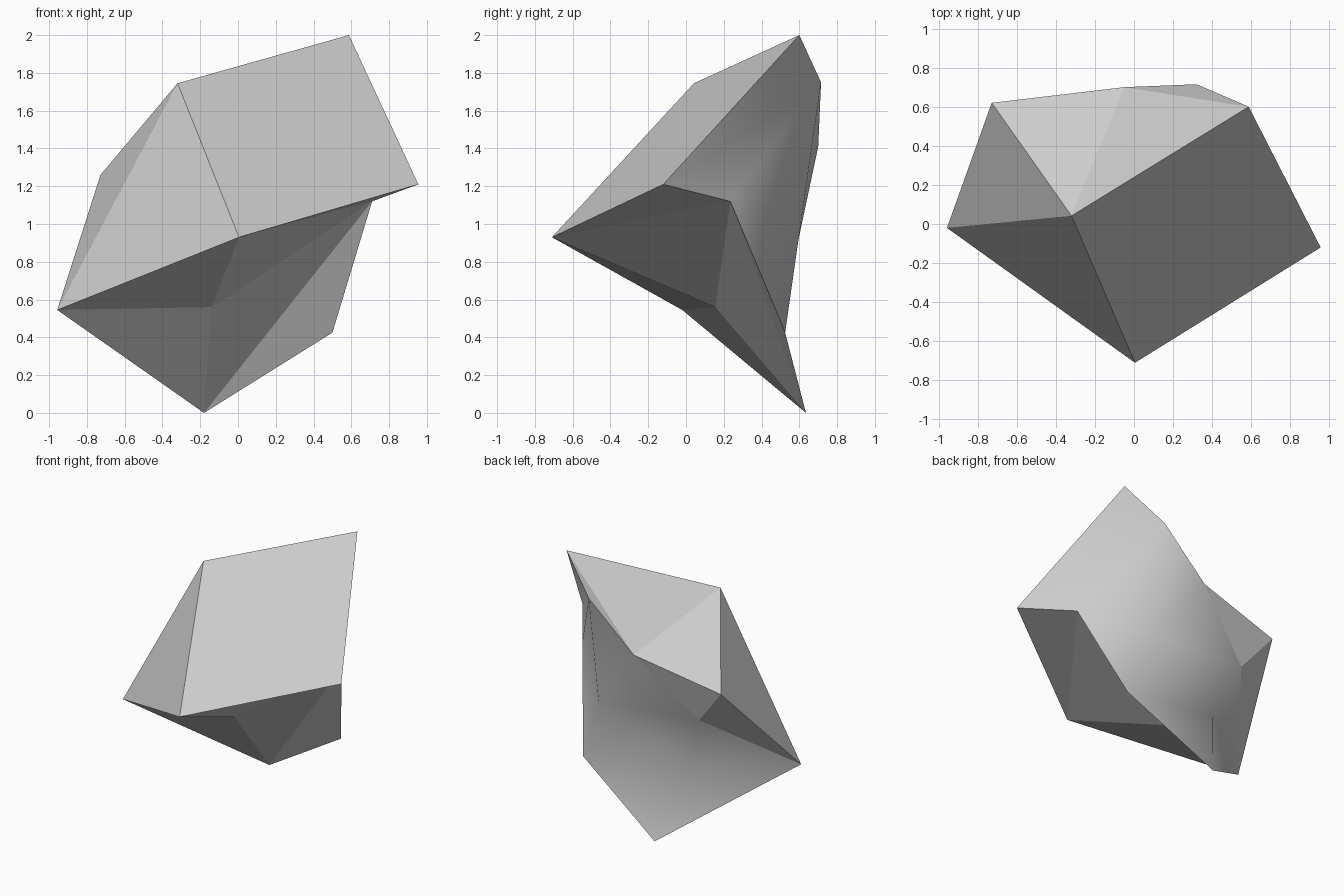
import bpy, bmesh

if "Cube" in bpy.data.objects:
    bpy.data.objects.remove(bpy.data.objects["Cube"])

# Corners of the faceted stone, named by letter (N and P sit in the hollow back)
corners = {
    "A": (0.587, 0.60, 2.00), "B": (-0.32, 0.042, 1.745), "C": (-0.728, 0.62, 1.26),
    "D": (-0.957, -0.02, 0.545), "E": (0.005, -0.71, 0.93), "F": (0.955, -0.12, 1.21),
    "G": (0.71, 0.235, 1.12), "H": (0.50, 0.525, 0.425), "I": (-0.18, 0.635, 0.0),
    "J": (-0.14, 0.155, 0.56), "K": (0.32, 0.715, 1.75), "L": (-0.05, 0.70, 1.41),
    "M": (-0.50, 0.556, 0.98), "N": (-0.35, 0.43, 0.58), "P": (0.32, 0.595, 0.915),
}
# Flat facets: front and top, underside, left notch
flat = "ABEF BDE BCD BCL ABL AKL EFG EGJ EJD DJI JGI GHI CLM CMD".split()
# Softly shaded hollow back
smooth = "AFK FGK GPK GHP KPL LPM MPN NPH NHI DIN DNM".split()

bm = bmesh.new()
vert = {name: bm.verts.new(co) for name, co in corners.items()}
for group, soft in ((flat, False), (smooth, True)):
    for names in group:
        bm.faces.new([vert[n] for n in names]).smooth = soft
bmesh.ops.recalc_face_normals(bm, faces=bm.faces)

# Only edges inside the back stay soft
for e in bm.edges:
    e.smooth = all(f.smooth for f in e.link_faces)

mesh = bpy.data.meshes.new("faceted_stone")
bm.to_mesh(mesh)
bm.free()

# Single plain grey
grey = bpy.data.materials.new("stone grey")
grey.diffuse_color = (0.6, 0.6, 0.6, 1)
grey.use_nodes = True
grey.node_tree.nodes["Principled BSDF"].inputs["Base Color"].default_value = grey.diffuse_color
mesh.materials.append(grey)
bpy.context.collection.objects.link(bpy.data.objects.new("faceted_stone", mesh))
